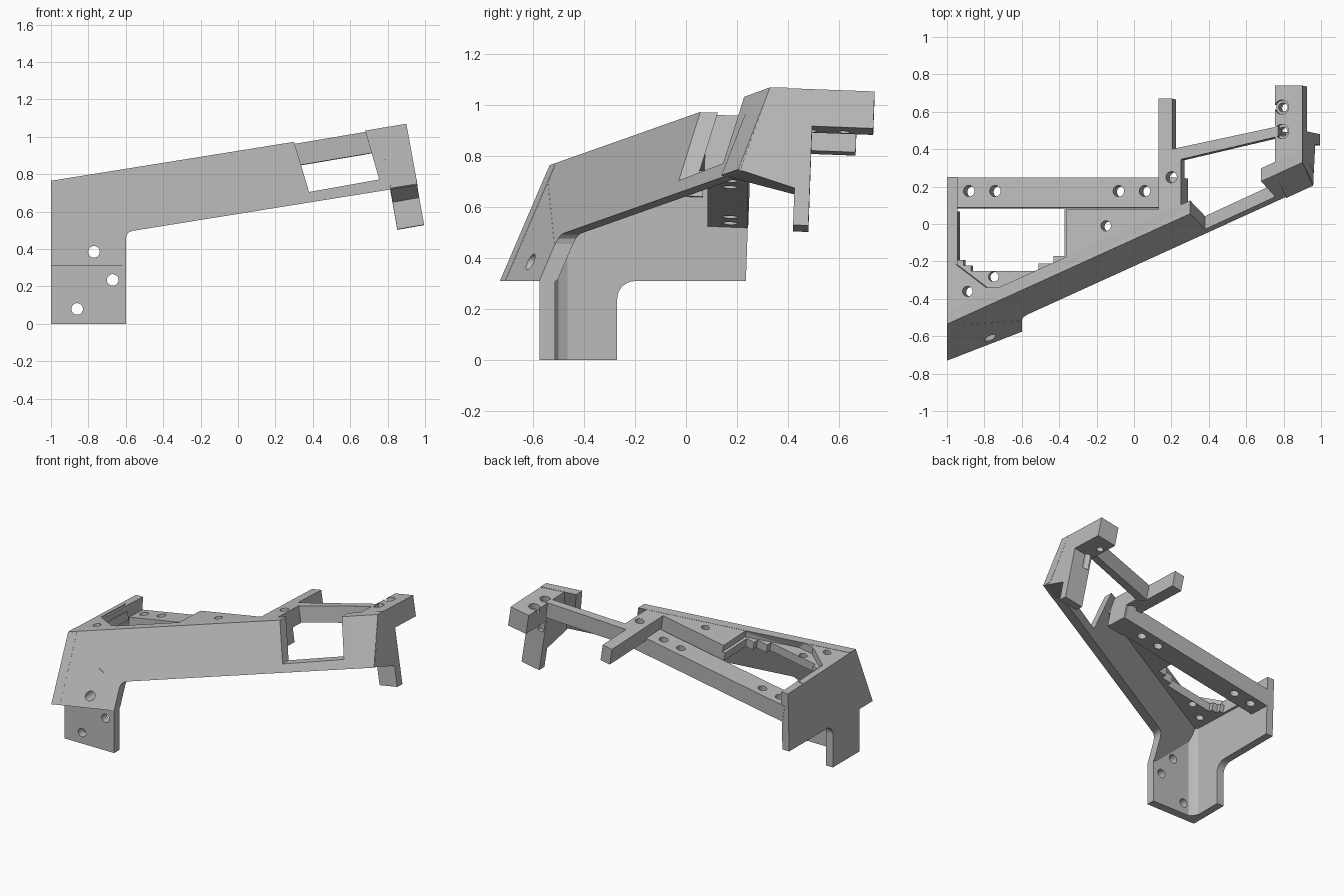
import bpy, bmesh, math
from mathutils import Vector

cube = bpy.data.objects.get("Cube")
if cube:
    bpy.data.objects.remove(cube, do_unlink=True)

grey = bpy.data.materials.new("plain grey")
grey.use_nodes = True
grey.diffuse_color = (0.5, 0.5, 0.5, 1)
grey.node_tree.nodes["Principled BSDF"].inputs["Base Color"].default_value = (0.5, 0.5, 0.5, 1)

DOWN = Vector((0.177, -0.037, -1))


def front(x, z):
    """Depth of the leaning front face."""
    return -0.73 + 0.386 * (x + 1) + 0.4286 * (z - 0.31)


def top(x, y, d=0):
    """Point on the tilted top plane, pushed down by d at right angles."""
    return Vector((x, y, 0.765 + 0.177 * (x + 1) - 0.037 * (y + 0.535))) + DOWN * d


def loft(name, a, b):
    """Solid between two matching outlines."""
    bm = bmesh.new()
    va = [bm.verts.new(p) for p in a]
    vb = [bm.verts.new(p) for p in b]
    bm.faces.new(va)
    bm.faces.new(vb[::-1])
    n = len(va)
    for i in range(n):
        j = (i + 1) % n
        bm.faces.new((va[i], vb[i], vb[j], va[j]))
    bmesh.ops.recalc_face_normals(bm, faces=bm.faces)
    mesh = bpy.data.meshes.new(name)
    bm.to_mesh(mesh)
    bm.free()
    mesh.materials.append(grey)
    ob = bpy.data.objects.new(name, mesh)
    bpy.context.collection.objects.link(ob)
    return ob


def slab(name, plan, d0, d1):
    """Plan outline pushed down from the tilted top."""
    return loft(name, [top(x, y, d0) for x, y in plan], [top(x, y, d1) for x, y in plan])


def drill(ob, start, axis, r=0.03, length=0.5):
    """Cut a round hole along axis from start."""
    axis = axis.normalized()
    side = axis.orthogonal().normalized()
    other = axis.cross(side)
    ring = [start + r * (side * math.cos(t) + other * math.sin(t))
            for t in [math.tau * i / 24 for i in range(24)]]
    cutter = loft("hole_cutter", ring, [p + axis * length for p in ring])
    cutter.hide_render = True
    mod = ob.modifiers.new("hole", "BOOLEAN")
    mod.operation = "DIFFERENCE"
    mod.solver = "EXACT"
    mod.object = cutter
    bpy.context.view_layer.update()
    mesh = bpy.data.meshes.new_from_object(ob.evaluated_get(bpy.context.evaluated_depsgraph_get()))
    ob.modifiers.clear()
    ob.data = mesh
    bpy.data.objects.remove(cutter, do_unlink=True)


def drill_down(ob, spots, r=0.03, length=0.5):
    for x, y in spots:
        drill(ob, top(x, y, -0.1), DOWN, r, length)


# Leaning front plate with a notch open at the top
outline = [(-1, 0.31), (-0.6, 0.31), (-0.6, 0.455), (-0.594, 0.477), (-0.582, 0.49), (-0.565, 0.497),
           (0.96, 0.742), (0.9, 1.07), (0.68, 1.033), (0.755, 0.772), (0.38, 0.705),
           (0.3, 0.972), (-1, 0.765)]
plate = loft("front_plate", [(x, front(x, z), z) for x, z in outline],
             [(x, front(x, z) + 0.07, z) for x, z in outline])

# Upright mounting tab and the wedge above it
def tab_loop(x, h):
    return [(x, -0.575, 0), (x, -0.515, 0), (x, -0.515, h), (x, front(x, h) - 0.0005, h),
            (x, front(x, 0.31) - 0.0005, 0.31), (x, -0.575, 0.31)]

tab = loft("mounting_tab", tab_loop(-1, 0.74), tab_loop(-0.6, 0.45))
for x, z in [(-0.86, 0.08), (-0.67, 0.235), (-0.77, 0.385)]:
    for part in (tab, plate):
        drill(part, Vector((x, -0.9, z)), Vector((0, 1, 0)), 0.031, 0.7)

# Side wall with a rounded inner corner
wall_outline = [(-0.575, 0), (-0.27, 0)]
for i in range(9):
    t = math.pi / 2 * i / 8
    wall_outline.append((-0.2 - 0.07 * math.cos(t), 0.24 + 0.07 * math.sin(t)))
wall_outline += [(0.235, 0.31), (0.25, 0.736), (-0.535, 0.765), (-0.73, 0.31), (-0.575, 0.31)]
loft("side_wall", [(-1, y, z) for y, z in wall_outline],
     [(-0.945, y + (0.02 if y < -0.53 and z > 0.1 else 0), z) for y, z in wall_outline])
corner = [(-0.95, -0.52), (-0.9, -0.517), (-0.925, -0.5), (-0.943, -0.465)]
loft("inner_corner_fillet", [(x, y, 0) for x, y in corner], [(x, y, 0.66) for x, y in corner])

# Top deck and the stepped ledge under it
rim = [(-1, -0.535), (0.3, 0.055), (0.25, 0.08), (-0.36, 0.08)]
deck = slab("top_deck", rim + [(-0.36, -0.18), (-0.68, -0.34), (-0.79, -0.34), (-0.96, -0.21),
                               (-0.96, 0.07), (-1, 0.07)], 0, 0.05)
ledge = slab("stepped_ledge", rim + [(-0.38, 0.08), (-0.38, -0.17), (-0.44, -0.17), (-0.44, -0.21),
                                     (-0.52, -0.21), (-0.52, -0.25), (-0.88, -0.25), (-0.88, -0.22),
                                     (-0.92, -0.22), (-0.92, -0.19), (-0.95, -0.19), (-0.95, 0.07),
                                     (-1, 0.07)], 0.05, 0.11)
for part in (deck, ledge):
    drill_down(part, [(-0.89, -0.36), (-0.76, -0.28), (-0.15, -0.01)], 0.027)

# Lower rear bar
bar = slab("rear_bar", [(-0.99, 0.092), (0.24, 0.092), (0.24, 0.252), (-0.99, 0.252)], 0.1, 0.22)
drill_down(bar, [(x, 0.18) for x in (-0.9, -0.76, -0.1, 0.04)])

# Post, rear arm and link to the end block
post = slab("middle_post", [(0.13, 0.08), (0.25, 0.08), (0.25, 0.25), (0.13, 0.25)], 0, 0.22)
arm = slab("rear_arm", [(0.13, 0.2), (0.25, 0.2), (0.25, 0.345), (0.205, 0.4),
                        (0.205, 0.67), (0.13, 0.67)], 0, 0.118)
for part in (post, arm):
    drill_down(part, [(0.2, 0.25)])
slab("link_bar", [(0.2, 0.4), (0.77, 0.522), (0.77, 0.468), (0.24, 0.343)], 0, 0.115)

# End block, its deep side panel and hanging leg
block = slab("end_block", [(0.755, 0.28), (0.9, 0.34), (0.9, 0.74), (0.755, 0.74)], 0, 0.145)

def leg_loop(x, shift):
    path = [(0.33 - shift, 0), (0.217 - shift, 0.325), (0.44, 0.39), (0.44, 0.535), (0.5, 0.535), (0.5, 0)]
    return [top(x, y, d) for y, d in path]

leg = loft("end_leg", leg_loop(0.9, 0), leg_loop(0.757, 0.066))
for part in (block, leg):
    drill_down(part, [(0.79, 0.495), (0.79, 0.625)], 0.024, 0.35)
    drill_down(part, [(0.79, 0.495), (0.79, 0.625)], 0.038, 0.14)
